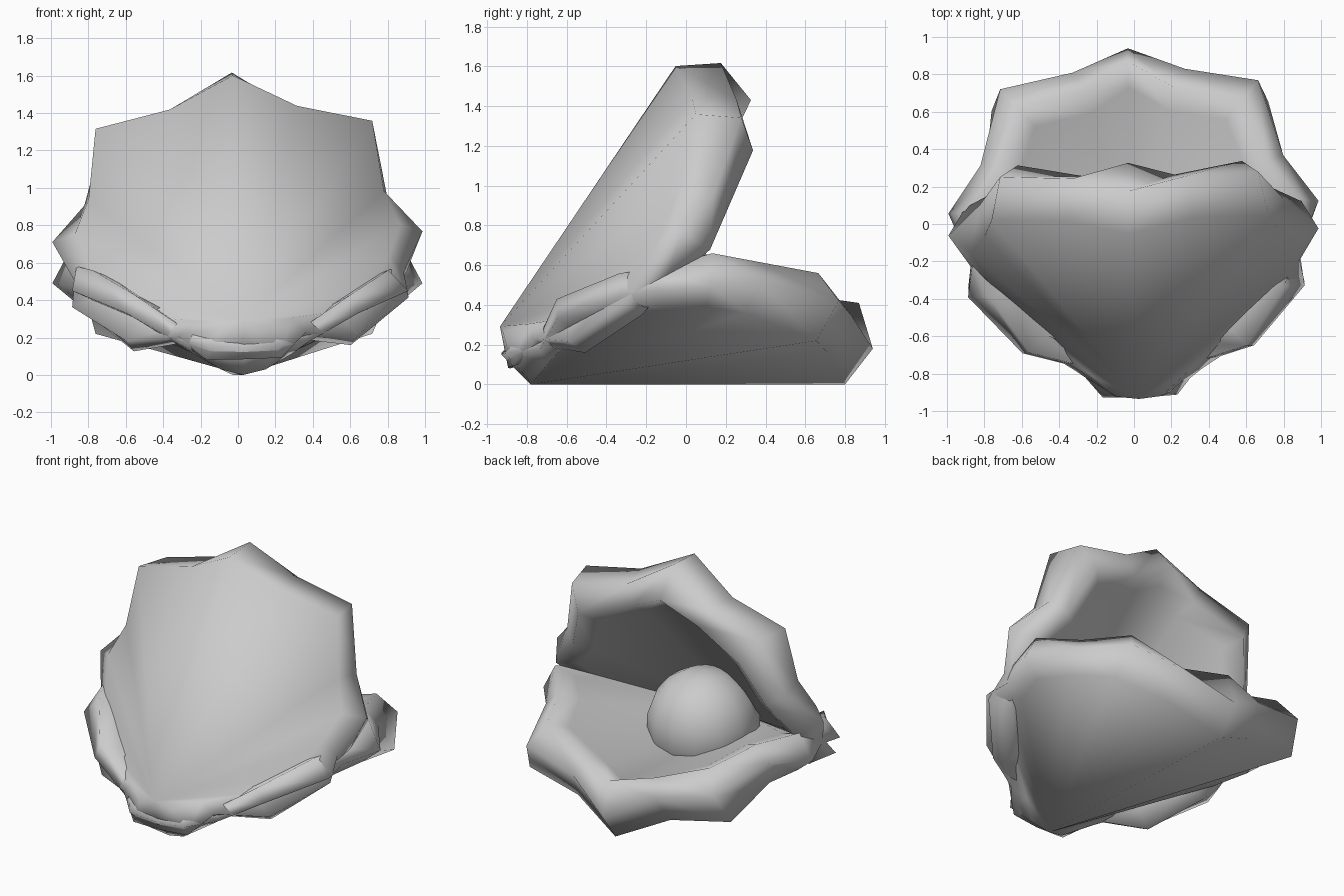
import bpy, bmesh, math
from mathutils import Matrix, Vector

if "Cube" in bpy.data.objects:
    bpy.data.objects.remove(bpy.data.objects["Cube"])

grey = bpy.data.materials.new("shell grey")
grey.diffuse_color = (0.6, 0.6, 0.6, 1)
grey.use_nodes = True
grey.node_tree.nodes["Principled BSDF"].inputs["Base Color"].default_value = grey.diffuse_color

# Right half of each scalloped ring, from the open tip round to the hinge
BOTTOM = [(0, .80, 0), (.34, .70, .16), (.74, .63, .22), (.79, .27, .36), (.87, .07, .39), (.80, -.15, .37),
          (.70, -.34, .36), (.49, -.56, .27), (.26, -.70, .11), (.12, -.80, .03), (0, -.78, 0)]
OUTER = [(0, .94, .18), (.30, .82, .35), (.69, .745, .42), (.81, .34, .52), (.99, .09, .49), (.88, -.18, .47),
         (.90, -.36, .45), (.62, -.67, .33), (.34, -.75, .17), (.20, -.92, .16), (0, -.93, .15)]
LIP = [(0, .87, .41), (.24, .72, .43), (.60, .645, .56), (.72, .32, .62), (.90, .10, .66), (.87, -.18, .58),
       (.79, -.36, .56), (.58, -.67, .43), (.33, -.74, .26), (.14, -.85, .23), (0, -.86, .20)]
# Inside edge of the rolled rim
INNER = [(x * .85, y * .85 - .01, z - .05) for x, y, z in LIP]


def full_ring(bm, half):
    pts = half + [(-x, y, z) for x, y, z in reversed(half[1:-1])]
    return [bm.verts.new(p) for p in pts]


def fan_from_hinge(bm, ring):
    n = len(ring)
    hinge = ring[n // 2]
    for i in range(n):
        a, b = ring[i], ring[(i + 1) % n]
        if hinge not in (a, b):
            bm.faces.new((a, b, hinge))


def make_shell(name, matrix):
    bm = bmesh.new()
    rings = [full_ring(bm, h) for h in (BOTTOM, OUTER, LIP, INNER)]
    n = len(rings[0])
    for a, b in zip(rings, rings[1:]):
        for i in range(n):
            j = (i + 1) % n
            bm.faces.new((a[i], a[j], b[j], b[i]))
    # Outside and inside surfaces both spread from the hinge
    rings[-1][n // 2].co = (0, -.76, .20)
    fan_from_hinge(bm, rings[0])
    fan_from_hinge(bm, rings[-1])
    bm.transform(matrix @ Matrix.Rotation(math.radians(2), 4, 'Z'))
    bmesh.ops.recalc_face_normals(bm, faces=bm.faces[:])
    finish(name, bm, 95)


def finish(name, bm, angle):
    me = bpy.data.meshes.new(name)
    bm.to_mesh(me)
    bm.free()
    me.materials.append(grey)
    ob = bpy.data.objects.new(name, me)
    bpy.context.collection.objects.link(ob)
    bpy.ops.object.select_all(action='DESELECT')
    ob.select_set(True)
    bpy.context.view_layer.objects.active = ob
    bpy.ops.object.shade_smooth_by_angle(angle=math.radians(angle))


# Lower shell lies flat; upper shell is its mirror swung open at the hinge
make_shell("lower_shell", Matrix.Identity(4))
swing = (Matrix.Translation((0, -.93, .30)) @ Matrix.Rotation(math.radians(56), 4, 'X')
         @ Matrix.Scale(-1, 4, Vector((0, 0, 1))) @ Matrix.Translation((0, .77, 0)))
make_shell("upper_shell", swing)

# Pearl, partly sunk into the floor
bm = bmesh.new()
bmesh.ops.create_uvsphere(bm, u_segments=14, v_segments=9, radius=.355,
                          matrix=Matrix.Translation((0, -.19, .395)))
finish("pearl", bm, 60)
